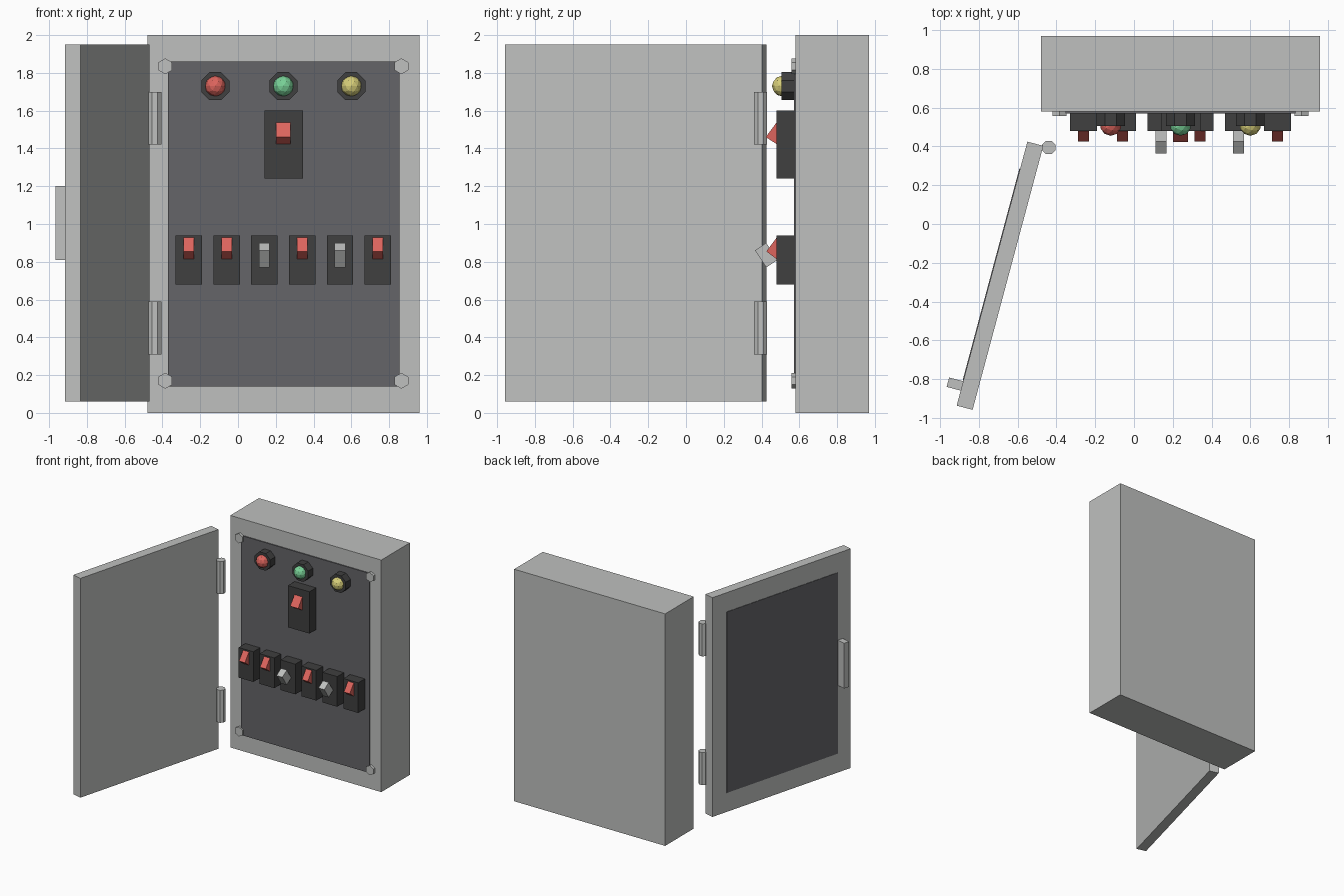
import bpy, bmesh, math
from mathutils import Matrix, Vector

old = bpy.data.objects.get("Cube")
if old:
    bpy.data.objects.remove(old, do_unlink=True)


def material(name, rgb):
    m = bpy.data.materials.new(name)
    m.use_nodes = True
    m.diffuse_color = (*rgb, 1)
    m.node_tree.nodes["Principled BSDF"].inputs["Base Color"].default_value = (*rgb, 1)
    return m


GREY = material("light grey metal", (0.52, 0.53, 0.52))
PLATE = material("slate grey", (0.13, 0.13, 0.14))
BLACK = material("charcoal plastic", (0.05, 0.05, 0.05))
RED = material("red", (0.73, 0.13, 0.11))
GREEN = material("green", (0.19, 0.64, 0.31))
YELLOW = material("yellow", (0.68, 0.62, 0.19))


def finish(bm, name, mat):
    bmesh.ops.recalc_face_normals(bm, faces=bm.faces)
    mesh = bpy.data.meshes.new(name)
    bm.to_mesh(mesh)
    bm.free()
    mesh.materials.append(mat)
    obj = bpy.data.objects.new(name, mesh)
    bpy.context.collection.objects.link(obj)
    return obj


def box(name, mat, x, y, z, place=Matrix()):
    """Box from (min, max) ranges, optionally placed by a matrix."""
    bm = bmesh.new()
    bmesh.ops.create_cube(bm, size=1)
    lo, hi = (Vector(c) for c in zip(x, y, z))
    size = Matrix.Diagonal((*(hi - lo), 1))
    bm.transform(place @ Matrix.Translation((lo + hi) / 2) @ size)
    return finish(bm, name, mat)


def prism(name, mat, sides, radius, depth, centre, axis, turn):
    """Regular prism along the y or z axis."""
    bm = bmesh.new()
    bmesh.ops.create_cone(bm, cap_ends=True, segments=sides, radius1=radius,
                          radius2=radius, depth=depth)
    tilt = Matrix.Rotation(math.pi / 2, 4, 'X') if axis == 'y' else Matrix()
    bm.transform(Matrix.Translation(centre) @ tilt @ Matrix.Rotation(turn, 4, 'Z'))
    return finish(bm, name, mat)


def toggle(name, mat, x, half, profile):
    """Side profile of (y, z) points extruded across x."""
    bm = bmesh.new()
    face = bm.faces.new([bm.verts.new((x - half, y, z)) for y, z in profile])
    side = bmesh.ops.extrude_face_region(bm, geom=[face])["geom"]
    verts = [v for v in side if isinstance(v, bmesh.types.BMVert)]
    bmesh.ops.translate(bm, verts=verts, vec=(2 * half, 0, 0))
    return finish(bm, name, mat)


# Cabinet, mounting plate and corner bolts
box("cabinet", GREY, (-0.48, 0.96), (0.58, 0.97), (0, 2))
box("mounting_plate", PLATE, (-0.37, 0.855), (0.571, 0.585), (0.14, 1.86))
for x in (-0.385, 0.865):
    for z in (0.17, 1.835):
        prism("corner_bolt", GREY, 6, 0.042, 0.025, (x, 0.571, z), 'y', 0)

# Open door: local x runs from hinge edge to free edge, local y points inward
door = Matrix.Translation((-0.55, 0.425, 0)) @ Matrix.Rotation(math.radians(-105), 4, 'Z')
box("door", GREY, (0, 1.41), (0, 0.085), (0.06, 1.95), door)
box("door_panel", PLATE, (0.145, 1.275), (-0.004, 0.01), (0.225, 1.785), door)
box("door_handle", GREY, (1.28, 1.33), (-0.075, 0.01), (0.81, 1.2), door)
for z in (0.45, 1.56):
    prism("hinge", GREY, 8, 0.037, 0.28, (-0.44, 0.395, z), 'z', math.pi / 8)

# Indicator lamps
for x, mat in ((-0.12, RED), (0.24, GREEN), (0.6, YELLOW)):
    prism("lamp_bezel", BLACK, 8, 0.08, 0.07, (x, 0.54, 1.73), 'y', math.pi / 8)
    bm = bmesh.new()
    bmesh.ops.create_icosphere(bm, subdivisions=2, radius=0.055)
    bm.transform(Matrix.Translation((x, 0.51, 1.73)))
    finish(bm, "lamp_lens", mat)

# Main switch
box("main_switch_body", BLACK, (0.14, 0.345), (0.48, 0.575), (1.24, 1.6))
toggle("main_switch_toggle", RED, 0.24, 0.038,
       [(0.485, 1.545), (0.422, 1.46), (0.485, 1.42)])

# Row of breakers, two of them switched down
for i in range(6):
    x = -0.26 + 0.2 * i
    box("breaker_body", BLACK, (x - 0.07, x + 0.07), (0.48, 0.575), (0.68, 0.94))
    if i in (2, 4):
        toggle("breaker_grey_toggle", GREY, x, 0.028,
               [(0.365, 0.86), (0.425, 0.9), (0.485, 0.81), (0.425, 0.77)])
    else:
        toggle("breaker_red_toggle", RED, x, 0.028,
               [(0.485, 0.935), (0.425, 0.855), (0.485, 0.81)])
